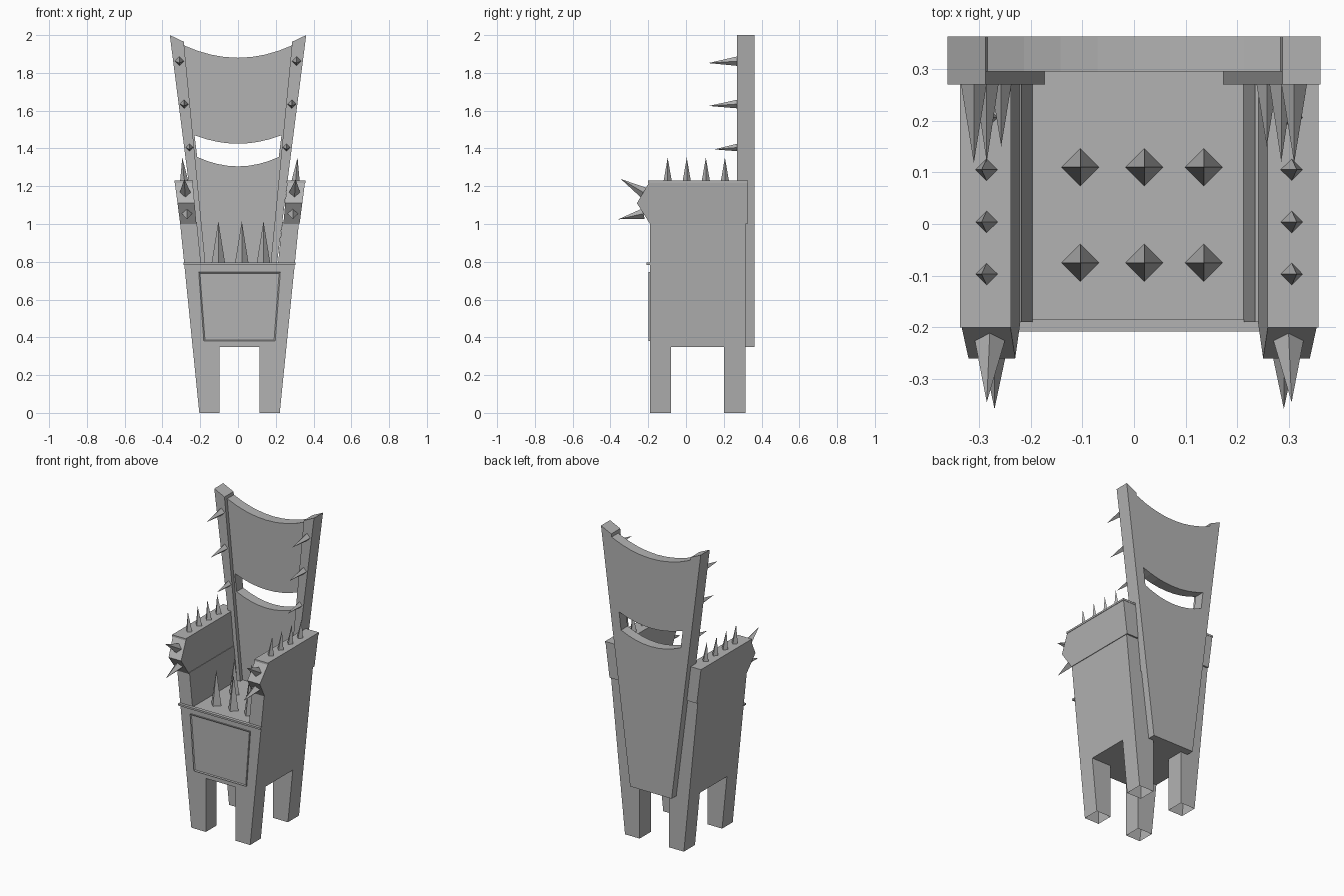
import bpy, bmesh
from mathutils import Vector

if "Cube" in bpy.data.objects:
    bpy.data.objects.remove(bpy.data.objects["Cube"])

grey = bpy.data.materials.new("warm_grey")
grey.use_nodes = True
grey.diffuse_color = (0.45, 0.45, 0.45, 1)
grey.node_tree.nodes["Principled BSDF"].inputs["Base Color"].default_value = (0.45, 0.45, 0.45, 1)

CX = 0.008  # centre line of the seat body


def loft(name, ring_a, ring_b):
    """Solid between two matching rings of points."""
    bm = bmesh.new()
    a = [bm.verts.new(p) for p in ring_a]
    b = [bm.verts.new(p) for p in ring_b]
    n = len(a)
    bm.faces.new(a)
    bm.faces.new(b[::-1])
    for i in range(n):
        bm.faces.new((a[i], b[i], b[(i + 1) % n], a[(i + 1) % n]))
    bmesh.ops.recalc_face_normals(bm, faces=bm.faces)
    mesh = bpy.data.meshes.new(name)
    bm.to_mesh(mesh)
    bm.free()
    mesh.materials.append(grey)
    ob = bpy.data.objects.new(name, mesh)
    bpy.context.collection.objects.link(ob)
    return ob


def front_prism(name, outline, y0, y1):
    return loft(name, [(x, y0, z) for x, z in outline], [(x, y1, z) for x, z in outline])


def taper(bottom, top, z0, z1, c=CX):
    """Symmetric trapezoid outline from half widths."""
    return [(c - bottom, z0), (c + bottom, z0), (c + top, z1), (c - top, z1)]


def carve(ob, cutters):
    for cutter in cutters:
        mod = ob.modifiers.new("cut", 'BOOLEAN')
        mod.operation = 'DIFFERENCE'
        mod.solver = 'EXACT'
        mod.object = cutter
    bpy.context.view_layer.update()
    graph = bpy.context.evaluated_depsgraph_get()
    mesh = bpy.data.meshes.new_from_object(ob.evaluated_get(graph))
    ob.modifiers.clear()
    ob.data = mesh
    for cutter in cutters:
        bpy.data.objects.remove(cutter)


def spike(name, base, tip, r):
    """Four-sided spike with a diamond base."""
    base, tip = Vector(base), Vector(tip)
    axis = (tip - base).normalized()
    u = Vector((1, 0, 0))
    u = (u - axis * u.dot(axis)).normalized()
    v = axis.cross(u)
    bm = bmesh.new()
    ring = [bm.verts.new(base + d * r) for d in (u, v, -u, -v)]
    top = bm.verts.new(tip)
    bm.faces.new(ring[::-1])
    for i in range(4):
        bm.faces.new((ring[i], ring[(i + 1) % 4], top))
    mesh = bpy.data.meshes.new(name)
    bm.to_mesh(mesh)
    bm.free()
    mesh.materials.append(grey)
    bpy.context.collection.objects.link(bpy.data.objects.new(name, mesh))


# Body: tapered block, carved into four legs, a seat and two side walls
body = front_prism("seat_body", taper(0.213, 0.315, 0, 1.01), -0.19, 0.315)
carve(body, [
    front_prism("leg_gap_front", taper(0.107, 0.107, -0.1, 0.35), -1, 1),
    loft("leg_gap_side", [(-1, y, z) for y, z in ((-0.08, -0.1), (0.2, -0.1), (0.2, 0.35), (-0.08, 0.35))],
         [(1, y, z) for y, z in ((-0.08, -0.1), (0.2, -0.1), (0.2, 0.35), (-0.08, 0.35))]),
    front_prism("seat_gap", taper(0.204, 0.235, 0.79, 1.1), -1, 1),
])
bm = bmesh.new()
bm.from_mesh(body.data)
soles = [f for f in bm.faces if f.calc_center_median().z < 0.001]
bmesh.ops.delete(bm, geom=soles, context='FACES_ONLY')
bm.to_mesh(body.data)
bm.free()

# Seat lip and raised front panel with a thin frame
front_prism("seat_lip", taper(0.296, 0.297, 0.783, 0.795), -0.208, -0.185)
panel = front_prism("front_panel", taper(0.189, 0.216, 0.38, 0.745), -0.198, -0.185)
bm = bmesh.new()
bm.from_mesh(panel.data)
face = [f for f in bm.faces if f.normal.y < -0.9]
bmesh.ops.inset_region(bm, faces=face, thickness=0.009)
bmesh.ops.translate(bm, verts=face[0].verts, vec=(0, 0.005, 0))
bm.to_mesh(panel.data)
bm.free()

# Arm pads with pointed fronts, cap plates and spikes
pad = [(-0.19, 1.0), (0.325, 1.0), (0.325, 1.22), (-0.195, 1.22), (-0.26, 1.11)]
cap = [(-0.2, 1.218), (0.327, 1.218), (0.327, 1.23), (-0.2, 1.23)]
for s, side in ((1, "left"), (-1, "right")):
    c = 0.01

    def ring(profile, half, slope):
        return [(c + s * (half + slope * (z - 1.0)), y, z) for y, z in profile]

    loft(side + "_arm_pad", ring(pad, 0.23, 0.09), ring(pad, 0.316, 0.13))
    loft(side + "_arm_cap", ring(cap, 0.248, 0), ring(cap, 0.347, 0))
    x = c + s * 0.295
    for i in range(4):
        y = -0.097 + i * 0.101
        spike(side + "_arm_spike", (x, y, 1.225), (x + s * 0.01, y, 1.352), 0.022)
    spike(side + "_arm_front_spike_upper", (c + s * 0.289, -0.222, 1.165), (c + s * 0.295, -0.345, 1.238), 0.03)
    spike(side + "_arm_front_spike_lower", (c + s * 0.28, -0.225, 1.055), (c + s * 0.28, -0.358, 1.025), 0.028)

    # Back rail, flaring upward, with forward spikes
    rail = [(0.15, 0.35), (0.361, 2.0), (0.287, 1.965), (0.130, 0.35)]
    front_prism(side + "_back_rail", [(s * x, z) for x, z in rail], 0.27, 0.296)
    for x, z, y, r in ((0.31, 1.862, 0.118, 0.025), (0.285, 1.635, 0.12, 0.023), (0.257, 1.405, 0.15, 0.02)):
        spike(side + "_rail_spike", (s * x, 0.272, z), (s * x, y, z - 0.01), r)


def arc(half, z_end, z_mid, steps=8):
    """Shallow sagging curve from left to right."""
    return [(half * t, z_mid + (z_end - z_mid) * t * t) for t in (2 * i / steps - 1 for i in range(steps + 1))]


# Backrest board with curved top and curved slot
board = front_prism("back_board", [(0.15, 0.35), (0.361, 2.0), (0.287, 1.965)]
                    + arc(0.284, 1.945, 1.88)[::-1]
                    + [(-0.287, 1.965), (-0.361, 2.0), (-0.15, 0.35)], 0.295, 0.363)
carve(board, [front_prism("slot", arc(0.216, 1.355, 1.305) + arc(0.23, 1.47, 1.425)[::-1], 0.1, 0.6)])

# Seat spikes
for x in (-0.104, 0.02, 0.135):
    for y in (0.11, -0.075):
        spike("seat_spike", (x, y, 0.785), (x, y, 1.015), 0.037)
